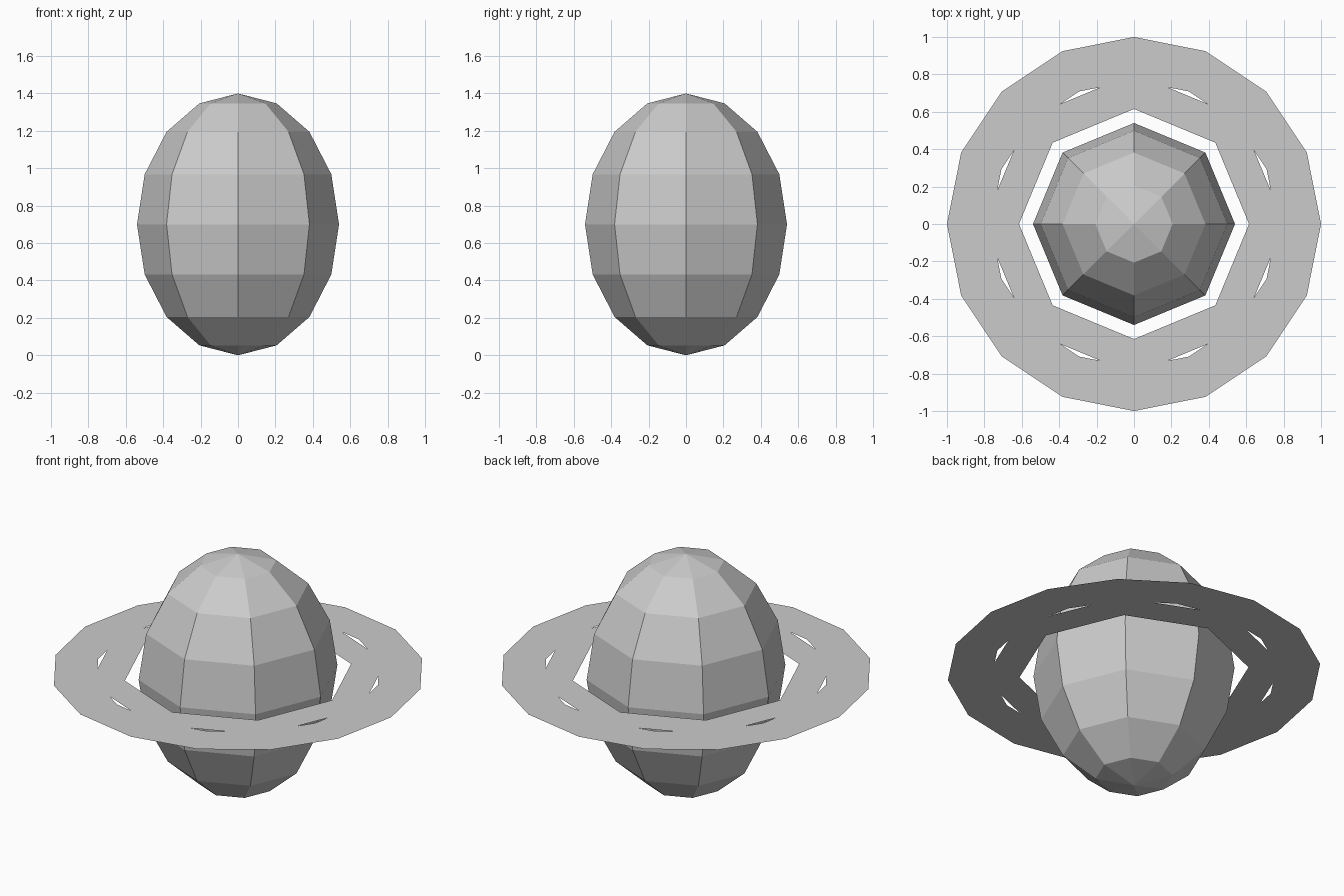
import bpy
import bmesh
from math import cos, sin, tau

if "Cube" in bpy.data.objects:
    bpy.data.objects.remove(bpy.data.objects["Cube"], do_unlink=True)

MID = 0.7  # height of the equator

grey = bpy.data.materials.new("plain grey")
grey.use_nodes = True
colour = (0.6, 0.6, 0.6, 1)
grey.diffuse_color = colour
grey.node_tree.nodes["Principled BSDF"].inputs["Base Color"].default_value = colour


def finish(name, bm):
    mesh = bpy.data.meshes.new(name)
    bm.to_mesh(mesh)
    bm.free()
    mesh.materials.append(grey)
    obj = bpy.data.objects.new(name, mesh)
    bpy.context.collection.objects.link(obj)
    return obj


def flat_ring(name, sides, inner, outer, z):
    """Paper-thin polygonal ring, facing up."""
    bm = bmesh.new()
    loops = [[bm.verts.new((r * cos(tau * i / sides), r * sin(tau * i / sides), z))
              for i in range(sides)] for r in (inner, outer)]
    for i in range(sides):
        j = (i + 1) % sides
        bm.faces.new((loops[0][i], loops[1][i], loops[1][j], loops[0][j]))
    return finish(name, bm)


# Faceted planet body, taller than it is wide
bm = bmesh.new()
bmesh.ops.create_uvsphere(bm, u_segments=8, v_segments=8, radius=1)
bmesh.ops.scale(bm, vec=(0.54, 0.54, MID), verts=bm.verts)
bmesh.ops.translate(bm, vec=(0, 0, MID), verts=bm.verts)
finish("planet", bm)

# Two overlapping rings; their differing side counts leave thin slits
flat_ring("inner_ring", 8, 0.615, 0.805, MID)
flat_ring("outer_ring", 16, 0.767, 1.0, MID + 0.002)
